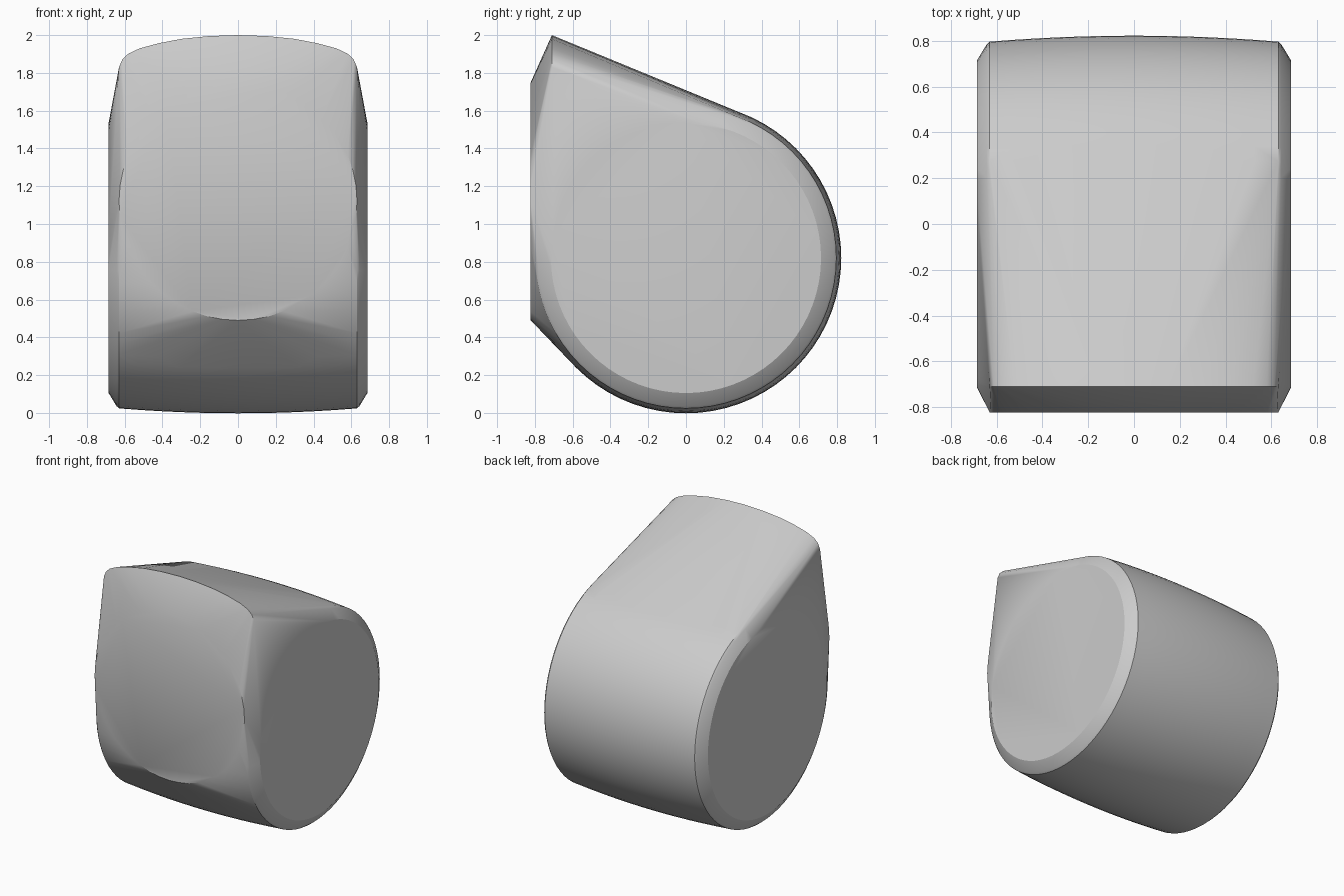
import bpy, bmesh
from math import sin, cos, pi, radians

cube = bpy.data.objects.get("Cube")
if cube:
    bpy.data.objects.remove(cube, do_unlink=True)

AXIS_Z = 0.82


def barrel_ring(x, r, n=72):
    """Circle around the sideways axis of the body."""
    return [(x, r * cos(2 * pi * i / n), AXIS_Z + r * sin(2 * pi * i / n))
            for i in range(n)]


points = []

# Slightly bulging barrel with a softened rim
for i in range(-6, 7):
    x = 0.63 * i / 6
    points += barrel_ring(x, 0.822 - 0.026 * (i / 6) ** 2)
for side in (-1, 1):
    points += barrel_ring(side * 0.643, 0.784)
    points += barrel_ring(side * 0.685, 0.715)   # flat end discs

# Flat round front
points += [(0.63 * cos(2 * pi * i / 48), -0.822, 1.12 + 0.63 * sin(2 * pi * i / 48))
           for i in range(48)]

# Arched top ridge with rounded corners
half_arch = [(0.0, 2.0), (0.15, 1.995), (0.3, 1.98), (0.42, 1.957), (0.52, 1.93),
             (0.58, 1.902), (0.612, 1.872), (0.63, 1.83)]
for side in (-1, 1):
    points += [(side * x, -0.71, z) for x, z in half_arch]

# Shrink-wrap the outlines into one convex body
bm = bmesh.new()
for p in points:
    bm.verts.new(p)
bmesh.ops.remove_doubles(bm, verts=bm.verts, dist=0.0005)
bmesh.ops.convex_hull(bm, input=bm.verts, use_existing_faces=False)
bmesh.ops.delete(bm, geom=[v for v in bm.verts if not v.link_faces], context='VERTS')
bmesh.ops.dissolve_limit(bm, angle_limit=radians(0.5), verts=bm.verts, edges=bm.edges)
bmesh.ops.recalc_face_normals(bm, faces=bm.faces)

mesh = bpy.data.meshes.new("rounded_body")
bm.to_mesh(mesh)
bm.free()
body = bpy.data.objects.new("rounded_body", mesh)
bpy.context.collection.objects.link(body)

# Plain grey material
grey = bpy.data.materials.new("plain_grey")
grey.use_nodes = True
colour = (0.6, 0.6, 0.6, 1.0)
grey.diffuse_color = colour
grey.node_tree.nodes["Principled BSDF"].inputs["Base Color"].default_value = colour
mesh.materials.append(grey)

# Smooth the curves, keep the front and end rims crisp
bpy.ops.object.select_all(action='DESELECT')
body.select_set(True)
bpy.context.view_layer.objects.active = body
bpy.ops.object.shade_smooth_by_angle(angle=radians(28))
